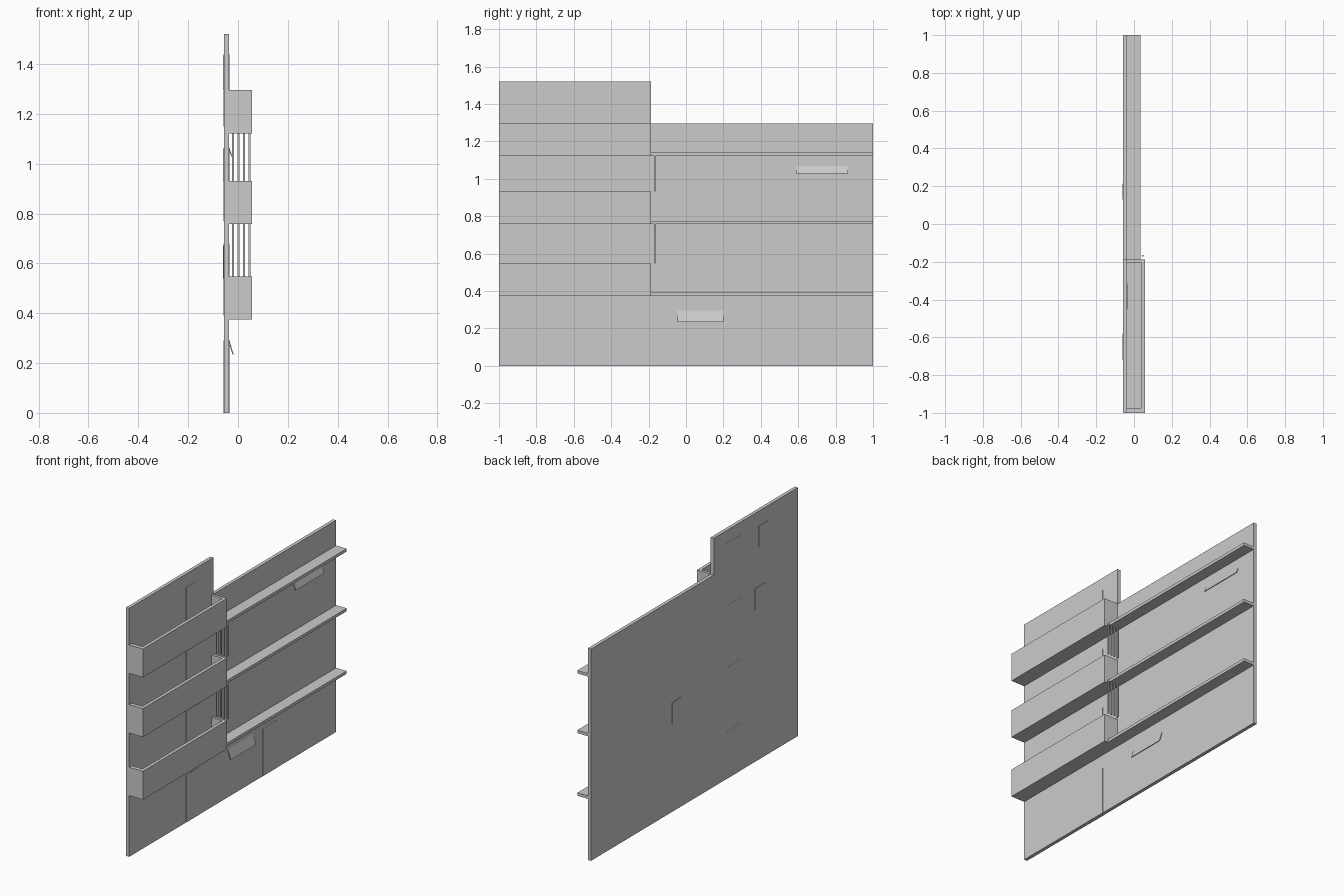
import bpy, bmesh
from mathutils import Vector

if "Cube" in bpy.data.objects:
    bpy.data.objects.remove(bpy.data.objects["Cube"])


def mesh_object(name, bm):
    bmesh.ops.recalc_face_normals(bm, faces=bm.faces)
    me = bpy.data.meshes.new(name)
    bm.to_mesh(me)
    bm.free()
    ob = bpy.data.objects.new(name, me)
    bpy.context.collection.objects.link(ob)
    return ob


def extrude_profile(name, pts, offset):
    bm = bmesh.new()
    face = bm.faces.new([bm.verts.new(p) for p in pts])
    res = bmesh.ops.extrude_face_region(bm, geom=[face], use_keep_orig=True)
    moved = [v for v in res["geom"] if isinstance(v, bmesh.types.BMVert)]
    bmesh.ops.translate(bm, verts=moved, vec=Vector(offset))
    return mesh_object(name, bm)


def box(name, x0, x1, y0, y1, z0, z1):
    pts = [(x0, y0, z0), (x1, y0, z0), (x1, y1, z0), (x0, y1, z0)]
    return extrude_profile(name, pts, (0, 0, z1 - z0))


BACK, FACE = -0.057, -0.036
SPLIT = -0.187

# Stepped back panel
outline = [(-1, 0), (1, 0), (1, 1.295), (SPLIT, 1.295), (SPLIT, 1.52), (-1, 1.52)]
extrude_profile("back_panel", [(BACK, y, z) for y, z in outline], (FACE - BACK, 0, 0))

for z in (0.374, 0.757, 1.122):
    # Open-topped bin: floor, front and two ends
    top = z + 0.174
    box("bin_floor", FACE, 0.037, -0.975, -0.205, z, z + 0.018)
    box("bin_front", 0.037, 0.057, -1, SPLIT, z, top)
    box("bin_near_end", FACE, 0.037, -1, -0.975, z, top)
    box("bin_far_end", FACE, 0.037, -0.205, SPLIT, z, top)
    # Long shelf beside the bin
    box("shelf", FACE, 0.035, SPLIT, 1, z, z + 0.018)

# Upright rods between the bin levels
for z0, z1 in ((0.548, 0.757), (0.931, 1.122)):
    for x in (-0.02, 0.002, 0.024, 0.046):
        box("rod", x - 0.004, x + 0.004, -0.172, -0.164, z0, z1)

# Tilted flaps on the front
for y0, y1, z0, z1, x1 in ((0.59, 0.865, 1.027, 1.067, -0.021),
                           (-0.045, 0.2, 0.233, 0.295, -0.017)):
    pts = [(FACE, y0, z1), (x1, y0, z0), (x1 - 0.005, y0, z0 + 0.001), (FACE, y0, z1 - 0.015)]
    extrude_profile("flap", pts, (0, y1 - y0, 0))

# Thin plates showing slightly through the panel faces
for z0, z1 in ((0.0, 0.29), (0.39, 0.68), (0.77, 1.06), (1.15, 1.44)):
    box("long_plate", BACK - 0.001, FACE + 0.001, -0.45, -0.315, z0, z1)
for y0, y1, z0 in ((-0.72, -0.62, 1.3), (-0.69, -0.58, 0.93), (0.13, 0.215, 0.54)):
    box("small_plate", BACK - 0.003, BACK + 0.001, y0, y1, z0, z0 + 0.13)
box("front_plate", BACK + 0.001, FACE + 0.001, 0.29, 0.425, 0, 0.29)
